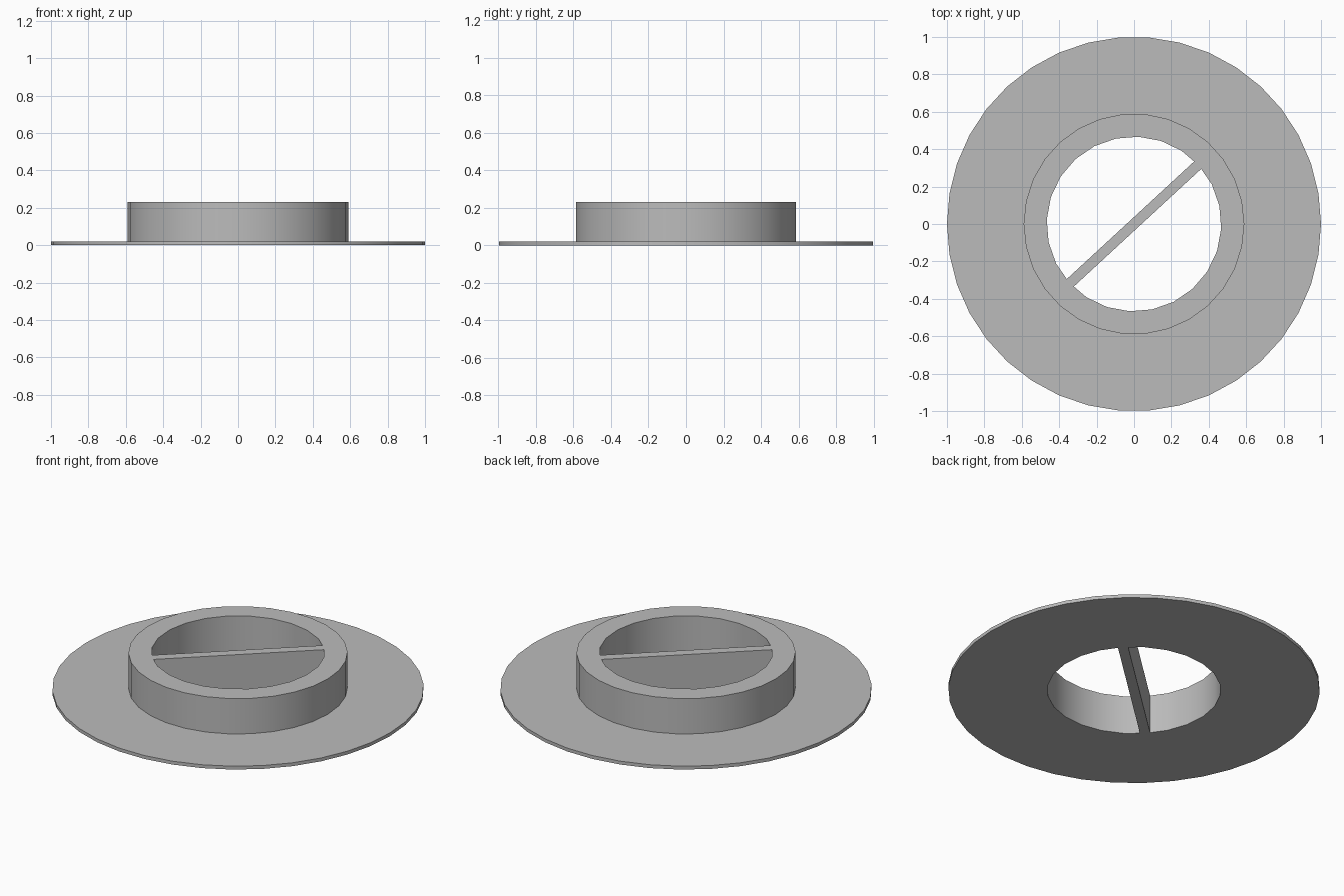
import bpy, math

if "Cube" in bpy.data.objects:
    bpy.data.objects.remove(bpy.data.objects["Cube"])

HEIGHT = 0.23
BAR_ANGLE = math.radians(42.7)

grey = bpy.data.materials.new("grey")
grey.diffuse_color = (0.5, 0.5, 0.5, 1)
grey.use_nodes = True
grey.node_tree.nodes["Principled BSDF"].inputs["Base Color"].default_value = grey.diffuse_color


def cylinder(name, sides, radius, z0, z1, first_vertex=0.0):
    """Capped cylinder with one corner at the given angle in degrees."""
    bpy.ops.mesh.primitive_cylinder_add(vertices=sides, radius=radius, depth=z1 - z0,
                                        location=(0, 0, (z0 + z1) / 2),
                                        rotation=(0, 0, math.radians(first_vertex - 90)))
    ob = bpy.context.object
    ob.name = name
    ob.data.materials.append(grey)
    return ob


def boolean(target, tool, operation):
    """Apply a boolean and remove the used tool."""
    mod = target.modifiers.new(operation.lower(), 'BOOLEAN')
    mod.operation = operation
    mod.solver = 'EXACT'
    mod.object = tool
    tool.hide_render = True
    bpy.context.view_layer.objects.active = target
    bpy.ops.object.modifier_apply(modifier=mod.name)
    bpy.data.objects.remove(tool, do_unlink=True)


# thin flange disc with the raised collar joined on
body = cylinder("flanged_collar", 38, 1.0, 0.0, 0.02)
collar = cylinder("collar", 30, 0.59, 0.01, HEIGHT)
boolean(body, collar, 'UNION')

# bore, split in two so that a diagonal divider bar is left standing
bore = cylinder("bore_cutter", 24, 0.467, -0.2, 0.5, 12)
bpy.ops.mesh.primitive_cube_add(size=1, location=(0, 0, 0.15), rotation=(0, 0, BAR_ANGLE))
bar = bpy.context.object
bar.name = "divider_bar"
bar.scale = (1.4, 0.055, 1.2)
boolean(bore, bar, 'DIFFERENCE')
boolean(body, bore, 'DIFFERENCE')

# smooth round walls, sharp rims
bpy.ops.object.select_all(action='DESELECT')
body.select_set(True)
bpy.context.view_layer.objects.active = body
bpy.ops.object.shade_smooth_by_angle(angle=math.radians(30))
